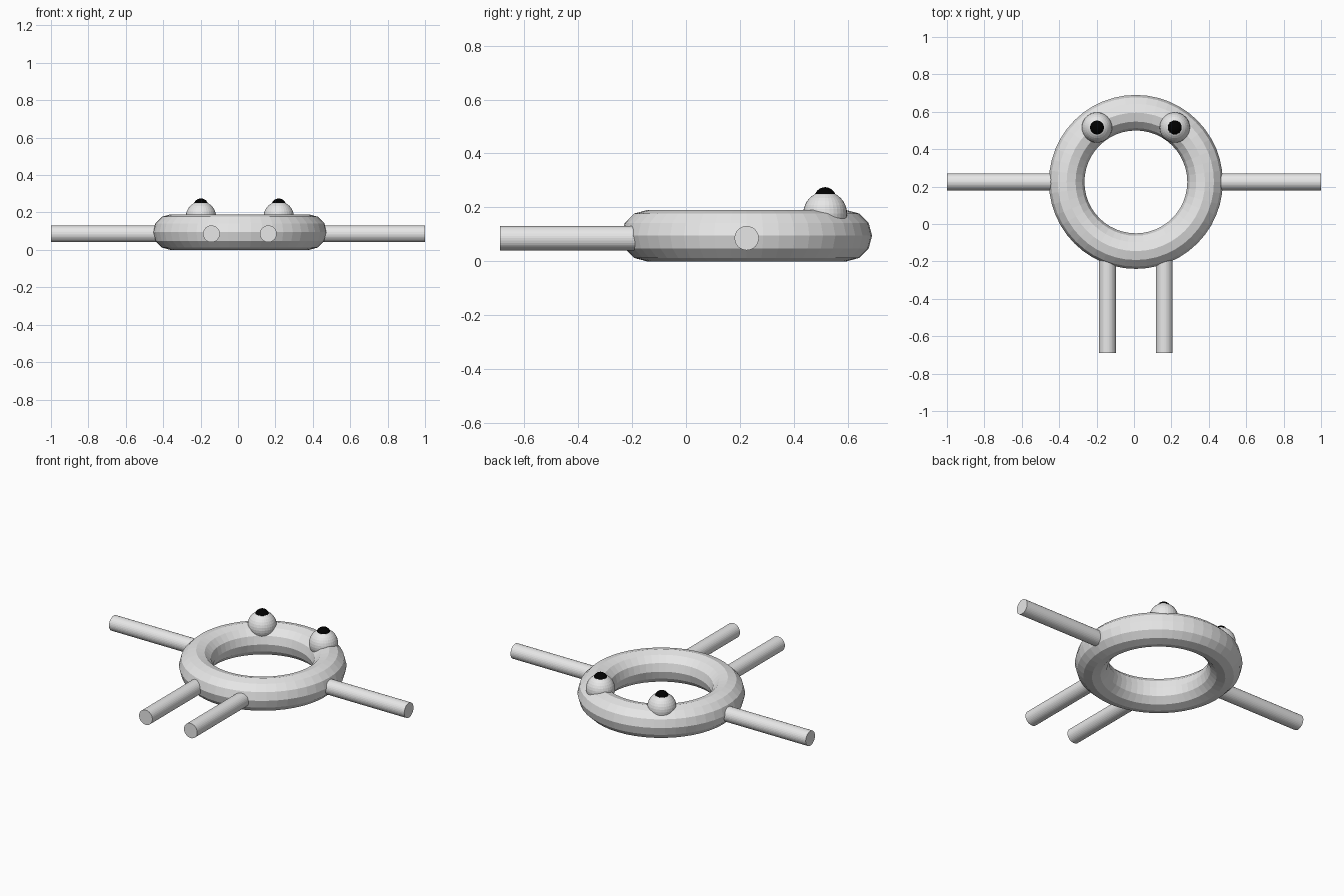
import bpy
from math import pi

cube = bpy.data.objects.get("Cube")
if cube:
    bpy.data.objects.remove(cube, do_unlink=True)


def make_material(name, value):
    mat = bpy.data.materials.new(name)
    mat.use_nodes = True
    colour = (value, value, value, 1)
    mat.diffuse_color = colour
    mat.node_tree.nodes["Principled BSDF"].inputs["Base Color"].default_value = colour
    return mat


grey = make_material("light grey", 0.8)
black = make_material("black", 0.0)


def finish(name, mat, smooth=False):
    obj = bpy.context.object
    obj.name = name
    obj.data.materials.append(mat)
    if smooth:
        bpy.ops.object.shade_smooth_by_angle()


def limb(name, location, length, rotation):
    bpy.ops.mesh.primitive_cylinder_add(vertices=32, radius=0.045, depth=length,
                                        location=location, rotation=rotation)
    finish(name, grey)


def ball(name, radius, location, mat):
    bpy.ops.mesh.primitive_uv_sphere_add(segments=32, ring_count=16,
                                         radius=radius, location=location)
    finish(name, mat)


CX, CY = 0.01, 0.225   # centre of the ring
LIMB_Z = 0.086

# Ring body
bpy.ops.mesh.primitive_torus_add(major_segments=48, minor_segments=12,
                                 major_radius=0.37, minor_radius=0.095,
                                 location=(CX, CY, 0.095))
finish("ring_body", grey)

for side, s in (("left", 1), ("right", -1)):
    # Arm, from inside the ring out to the side
    inner, outer = CX + s * 0.39, s * 1.0
    limb(side + "_arm", ((inner + outer) / 2, CY, LIMB_Z), abs(outer - inner), (0, pi / 2, 0))
    # Leg, from inside the ring out to the front
    limb(side + "_leg", (CX + s * 0.152, -0.415, LIMB_Z), 0.55, (pi / 2, 0, 0))
    # Eye with its pupil on top
    eye_x = CX + s * 0.208
    ball(side + "_eye", 0.081, (eye_x, 0.516, 0.178), grey)
    ball(side + "_pupil", 0.04, (eye_x, 0.516, 0.235), black)
